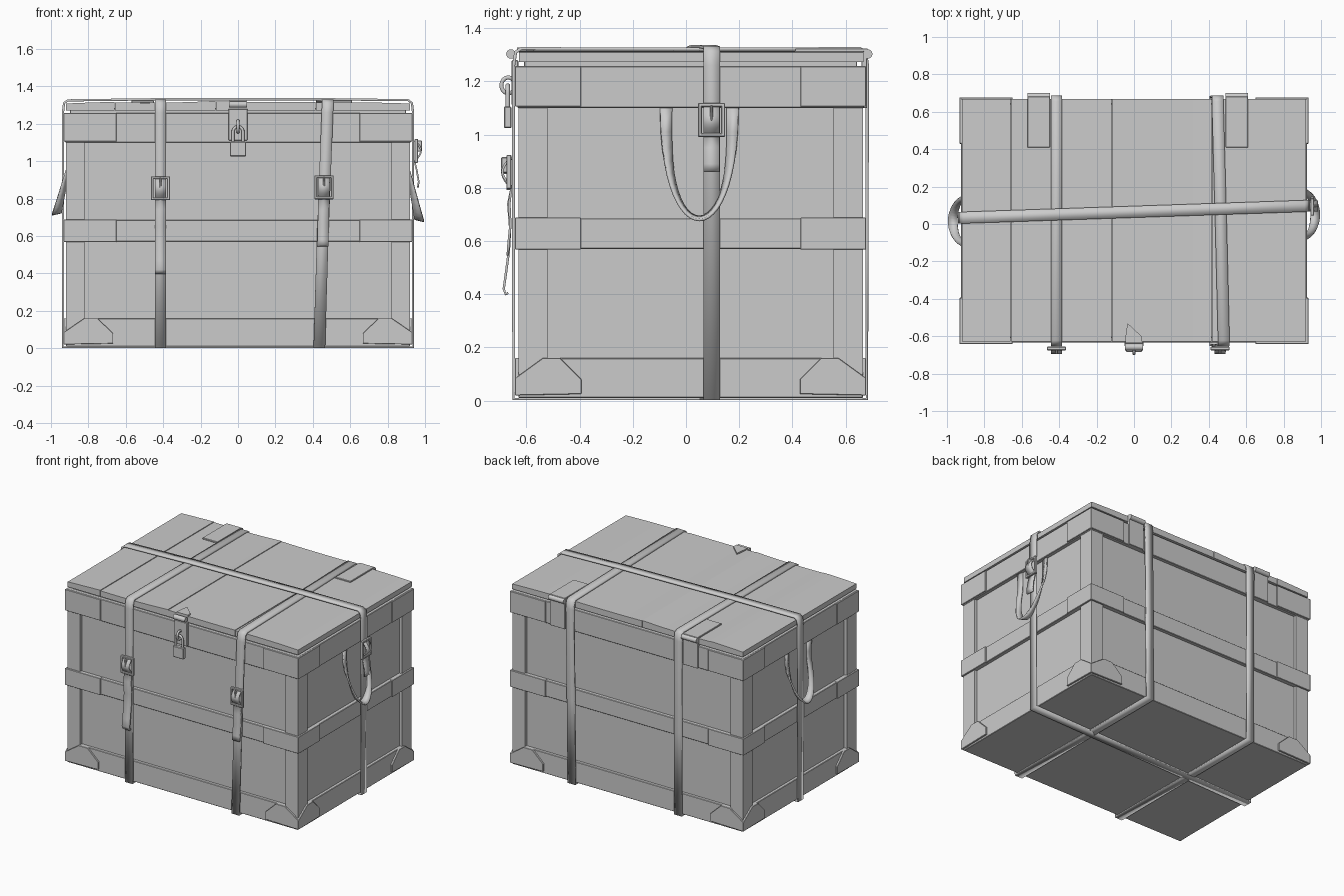
import bpy, bmesh
from math import sin, cos, pi
from mathutils import Vector

if "Cube" in bpy.data.objects:
    bpy.data.objects.remove(bpy.data.objects["Cube"])


def finish(name, bm, bevel=0, smooth=False):
    bmesh.ops.recalc_face_normals(bm, faces=bm.faces)
    me = bpy.data.meshes.new(name)
    bm.to_mesh(me)
    bm.free()
    ob = bpy.data.objects.new(name, me)
    bpy.context.collection.objects.link(ob)
    if bevel:
        m = ob.modifiers.new("bevel", 'BEVEL')
        m.width, m.segments = bevel, 1
    if smooth:
        for p in me.polygons:
            p.use_smooth = True
        me.set_sharp_from_angle(angle=0.6)
    return ob


def prism(name, base, offset, bevel=0, smooth=False):
    bm = bmesh.new()
    a = [bm.verts.new(p) for p in base]
    b = [bm.verts.new(Vector(p) + Vector(offset)) for p in base]
    bm.faces.new(a)
    bm.faces.new(b)
    for i in range(len(a)):
        j = (i + 1) % len(a)
        bm.faces.new((a[i], a[j], b[j], b[i]))
    return finish(name, bm, bevel, smooth)


def box(name, x0, x1, y0, y1, z0, z1, bevel=0):
    return prism(name, [(x0, y0, z0), (x1, y0, z0), (x1, y1, z0), (x0, y1, z0)],
                 (0, 0, z1 - z0), bevel)


def ribbon(name, pts, widths, thick=0.01, closed=False):
    """Flat strap along pts; widths is one vector or one per point."""
    if not isinstance(widths, list):
        widths = [widths] * len(pts)
    bm = bmesh.new()
    rows = [(bm.verts.new(Vector(p) - Vector(w) / 2), bm.verts.new(Vector(p) + Vector(w) / 2))
            for p, w in zip(pts, widths)]
    for i in range(len(rows) - (not closed)):
        (a, b), (c, d) = rows[i], rows[(i + 1) % len(rows)]
        bm.faces.new((a, b, d, c))
    ob = finish(name, bm, 0, True)
    m = ob.modifiers.new("thickness", 'SOLIDIFY')
    m.thickness, m.offset = thick, 0
    return ob


def tube(name, pts, r, closed=False):
    cu = bpy.data.curves.new(name, 'CURVE')
    cu.dimensions, cu.bevel_depth, cu.bevel_resolution = '3D', r, 3
    cu.use_fill_caps = True
    sp = cu.splines.new('POLY')
    sp.points.add(len(pts) - 1)
    for p, q in zip(sp.points, pts):
        p.co = (*q, 1)
    sp.use_cyclic_u = closed
    ob = bpy.data.objects.new(name, cu)
    bpy.context.collection.objects.link(ob)
    return ob


YF, YB, X = -0.63, 0.665, 0.92      # post faces: front, back, sides
corners = [(sx, sy, n) for sx, n in ((-1, "left"), (1, "right")) for sy in (-1, 1)]


def slab(name, grow, z0, z1, bevel=0.003):
    return box(name, -X - grow, X + grow, YF - grow, YB + grow, z0, z1, bevel)


# Body core, rails and bands
slab("chest_core", -0.022, 0.012, 1.285)
slab("bottom_rail", 0, 0.01, 0.16)
slab("middle_band", 0.004, 0.57, 0.685)
slab("top_band", 0.004, 1.10, 1.258)

# Corner posts and metal corner fittings
for sx, sy, side in corners:
    tag = side + ("_front" if sy < 0 else "_back")
    ye = YF if sy < 0 else YB
    box("post_" + tag, *sorted((sx * 0.82, sx * X)), *sorted((ye, ye - sy * 0.11)), 0.1, 1.15)
    for lvl, z0, z1 in (("middle", 0.568, 0.688), ("top", 1.105, 1.257)):
        o = 0.012
        xo, yo = sx * (X + o), ye + sy * o
        xi, yi = sx * (X - 0.01), ye - sy * 0.01
        xa, ya = sx * 0.65, ye - sy * 0.235
        prism(f"{lvl}_bracket_{tag}",
              [(xo, yo, z0), (xa, yo, z0), (xa, yi, z0), (xi, yi, z0), (xi, ya, z0), (xo, ya, z0)],
              (0, 0, z1 - z0), 0.002)
    shape = [(0, 0.02), (0, 0.085), (0.11, 0.16), (0.18, 0.16), (0.265, 0.08), (0.265, 0.025)]
    xo, yo = sx * (X + 0.012), ye + sy * 0.012
    prism("foot_plate_" + tag, [(xo - sx * u, yo, z) for u, z in shape], (0, -sy * 0.02, 0), 0.002)
    prism("foot_side_plate_" + tag, [(xo, yo - sy * u * 0.94, z) for u, z in shape],
          (-sx * 0.02, 0, 0), 0.002)

# Lid of four slightly warped boards
boards = [(-0.92, -0.66, 1.308, 1.314, 1.317), (-0.657, -0.12, 1.314, 1.308, 1.322),
          (-0.117, 0.415, 1.319, 1.314, 1.317), (0.418, 0.92, 1.314, 1.317, 1.308)]
for i, (x0, x1, za, zb, zc) in enumerate(boards):
    top = []
    for k in range(13):
        t = k / 12
        z = za * (1 - t) ** 2 + 2 * t * (1 - t) * zb + zc * t * t
        top.append((x0 + (x1 - x0) * t, YF + 0.002, z))
    prism(f"lid_board_{i + 1}", [(x0, YF + 0.002, 1.272)] + top + [(x1, YF + 0.002, 1.272)],
          (0, YB - YF, 0), 0, True)

# Straps around the chest
ring = [(-0.648, 0.006), (-0.648, 0.57), (-0.648, 1.26), (-0.640, 1.31), (-0.62, 1.323), (0.0, 1.321),
        (0.655, 1.323), (0.675, 1.31), (0.682, 1.26), (0.68, 0.6), (0.68, 0.006)]
ribbon("left_strap", [(-0.415, y, z) for y, z in ring], (0.06, 0, 0), 0.012, True)
rx = [0.435, 0.452, 0.478, 0.48, 0.48, 0.465, 0.447, 0.447, 0.447, 0.44, 0.435]
ribbon("right_strap", [(x, y, z) for x, (y, z) in zip(rx, ring)], (0.062, 0, 0), 0.012, True)
XS = 0.936
lring = [(-XS, 0.006), (-XS, 1.26), (-0.93, 1.31), (-0.91, 1.325), (-0.415, 1.331), (0.465, 1.331),
         (0.91, 1.326), (0.93, 1.31), (XS, 1.26), (XS, 0.006)]
ribbon("long_strap", [(x, 0.065 + 0.032 * x / XS, z) for x, z in lring], (0, 0.062, 0), 0.012, True)


# Buckles with hanging strap tails; local (across, out, up)
def buckle(name, conv, u, z, tail, drift=0.0):
    def lbox(n, u0, u1, o0, o1, z0, z1):
        return prism(n, [conv(a, b, z0) for a, b in ((u0, o0), (u1, o0), (u1, o1), (u0, o1))],
                     (0, 0, z1 - z0), 0.003)
    for s, n in ((-1, "left"), (1, "right")):
        lbox(f"{name}_{n}_bar", *sorted((u + s * 0.036, u + s * 0.051)), 0.008, 0.027, z - 0.064, z + 0.064)
        lbox(f"{name}_{n}_rail", u - 0.051, u + 0.051, 0.008, 0.027,
             *sorted((z + s * 0.049, z + s * 0.064)))
    w = Vector(conv(0.06, 0, 0)) - Vector(conv(0, 0, 0))
    hump = [(0.008 + 0.034 * sin(pi * t / 8), z + 0.055 - 0.11 * t / 8) for t in range(9)]
    end = [(o, hz) for o, hz in tail]
    pts = [conv(u + drift * (z - hz), o, hz) for o, hz in hump + end]
    ribbon(name + "_strap_tail", pts, w, 0.009)
    lbox(name + "_prong", u - 0.005, u + 0.005, 0.02, 0.047, z - 0.004, z + 0.055)


front = lambda u, o, z: (u, -0.648 - o, z)
right = lambda u, o, z: (XS + o, u, z)
buckle("left_buckle", front, -0.415, 0.855,
       [(0.02, 0.74), (0.013, 0.65), (0.018, 0.56), (0.03, 0.47), (0.037, 0.42), (0.03, 0.40), (0.02, 0.405)])
buckle("right_buckle", front, 0.46, 0.86, [(0.016, 0.74), (0.012, 0.66), (0.02, 0.58), (0.022, 0.545)], -0.02)
buckle("side_buckle", right, 0.096, 1.055, [(0.02, 0.95), (0.03, 0.89), (0.026, 0.86)])


# Loop handles on both ends
def handle(name, sx, yc, bottom):
    pts, ws = [], []
    for i in range(25):
        t = -1 + 2 * i / 24
        a = t * pi / 2
        z = 1.10 - (1.10 - bottom) * cos(a) ** 0.75 if abs(t) < 1 else 1.10
        f = max(0, min(1, (0.98 - z) / (0.98 - bottom)))
        pts.append((sx * (0.903 + 0.066 * f), yc + 0.125 * sin(a), z))
        ws.append((sx * (0.008 + 0.042 * f), 0.045 * t * (1 - 0.5 * f), -0.012 * f))
    ribbon(name, pts, ws, 0.01)


handle("right_handle", 1, 0.05, 0.685)
handle("left_handle", -1, 0.015, 0.72)

# Rear hinges
for n, x in (("left", -0.51), ("right", 0.55)):
    box(n + "_hinge_top_plate", x - 0.06, x + 0.06, 0.41, 0.682, 1.312, 1.324, 0.002)
    box(n + "_hinge_back_plate", x - 0.06, x + 0.06, 0.66, 0.681, 1.10, 1.30, 0.002)
    tube(n + "_hinge_barrel", [(x - 0.06, 0.683, 1.303), (x + 0.06, 0.683, 1.303)], 0.018)

# Hasp and padlock
prism("hasp_tongue", [(-0.045, -0.635, 1.312), (0.045, -0.635, 1.312), (0.04, -0.60, 1.312),
                      (-0.035, -0.53, 1.312), (-0.045, -0.60, 1.312)], (0, 0, 0.016))
tube("hasp_barrel", [(-0.047, -0.658, 1.303), (0.047, -0.658, 1.303)], 0.018)
box("hasp_plate", -0.05, 0.05, -0.655, -0.63, 1.11, 1.28, 0.003)
tube("hasp_staple", [(0, -0.668 + 0.026 * cos(k * pi / 8), 1.185 + 0.03 * sin(k * pi / 8))
                     for k in range(16)], 0.008, True)
arc = [(0.027 * cos(k * pi / 10), -0.67, 1.155 + 0.03 * sin(k * pi / 10)) for k in range(11)]
tube("padlock_shackle", [(0.027, -0.67, 1.09)] + arc + [(-0.027, -0.67, 1.09)], 0.008)
box("padlock_body", -0.043, 0.043, -0.685, -0.655, 1.025, 1.105, 0.004)
